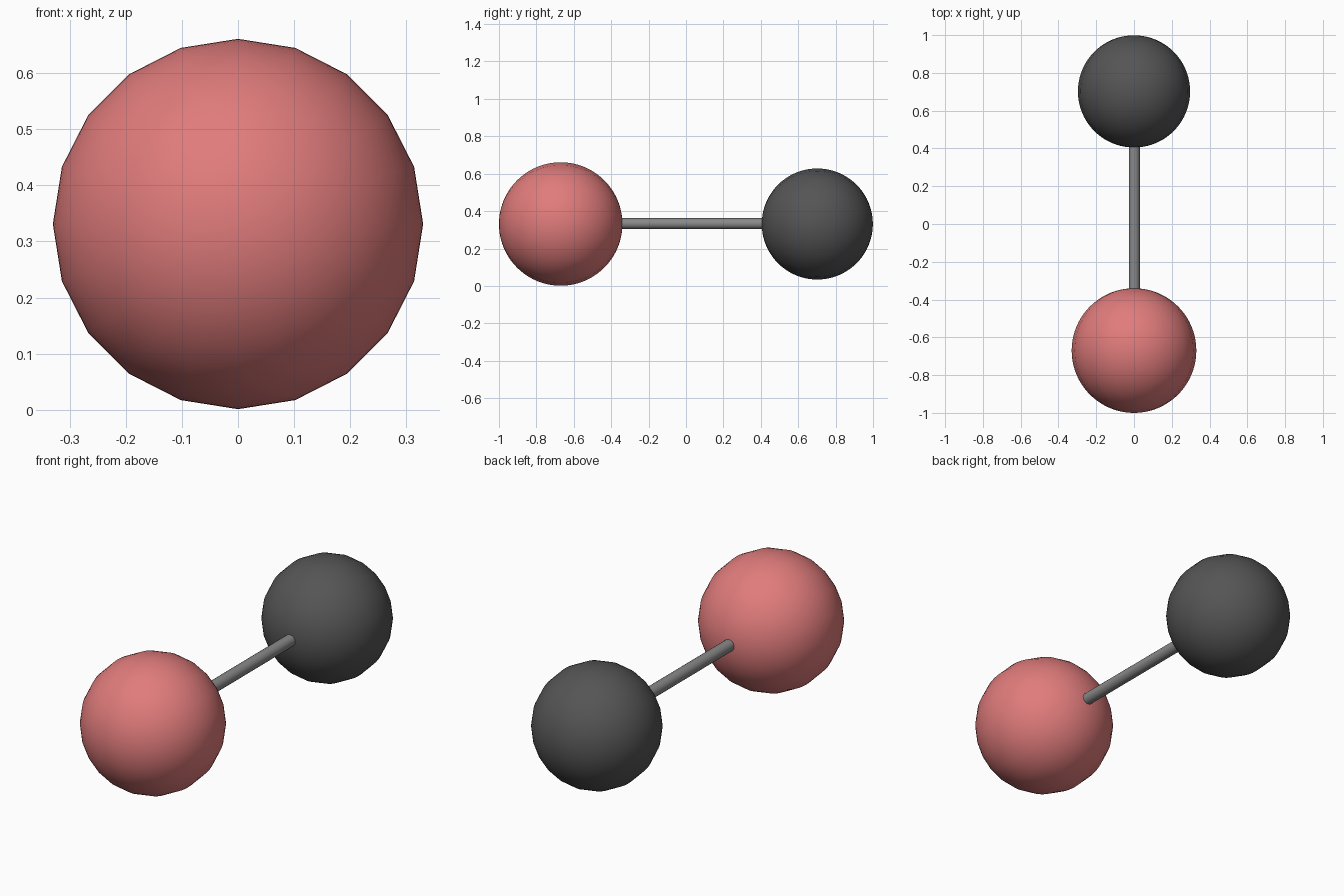
import bpy
from math import radians

if "Cube" in bpy.data.objects:
    bpy.data.objects.remove(bpy.data.objects["Cube"])


def material(name, rgb):
    m = bpy.data.materials.new(name)
    m.diffuse_color = (*rgb, 1)
    m.use_nodes = True
    m.node_tree.nodes["Principled BSDF"].inputs["Base Color"].default_value = m.diffuse_color
    return m


def finish(name, mat):
    ob = bpy.context.object
    ob.name = name
    ob.data.materials.append(mat)
    bpy.ops.object.transform_apply(location=False, rotation=True, scale=True)
    return ob


def atom(name, y, radius, mat):
    # Ball with its poles along y: 20 sides around, fine rings along the axis
    bpy.ops.mesh.primitive_uv_sphere_add(
        segments=20, ring_count=40, radius=radius,
        location=(0, y, CENTRE_Z), rotation=(radians(90), 0, 0))
    finish(name, mat)
    bpy.ops.object.shade_smooth()


CENTRE_Z = 0.331
red = material("red", (0.75, 0.2, 0.2))
dark = material("dark", (0.09, 0.09, 0.09))
grey = material("grey", (0.25, 0.25, 0.25))

# Two balls
atom("red_ball", -0.67, 0.33, red)
atom("dark_ball", 0.702, 0.297, dark)

# Rod running between the ball centres
bpy.ops.mesh.primitive_cylinder_add(
    vertices=20, radius=0.029, depth=1.372,
    location=(0.002, 0.016, CENTRE_Z + 0.002), rotation=(radians(90), 0, 0))
finish("connecting_rod", grey)
bpy.ops.object.shade_smooth_by_angle(angle=radians(40))
